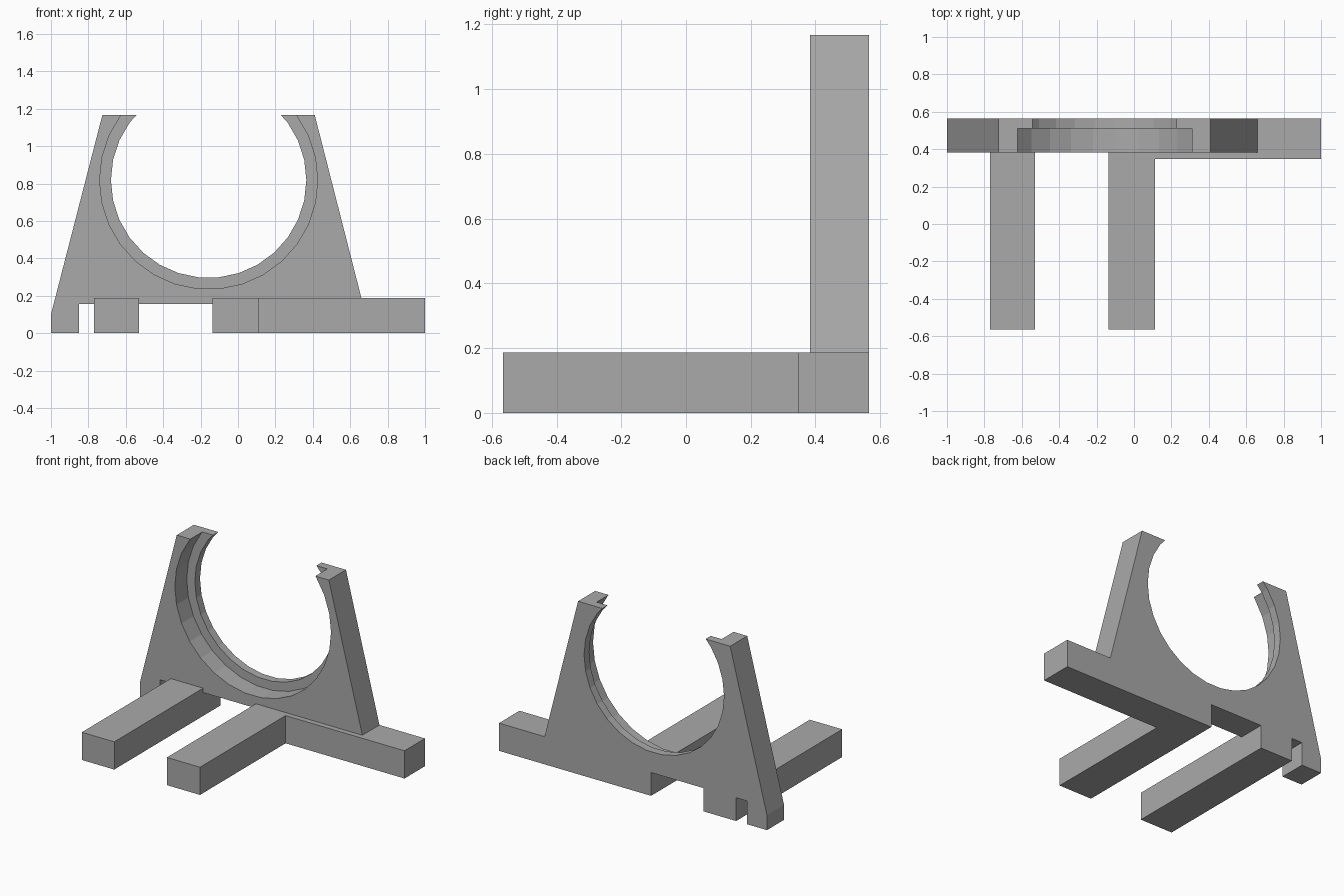
import bpy
import bmesh
import math
from mathutils import Matrix

cube = bpy.data.objects.get("Cube")
if cube:
    bpy.data.objects.remove(cube, do_unlink=True)

grey = bpy.data.materials.new("plain grey")
grey.use_nodes = True
colour = (0.4, 0.4, 0.4, 1)
grey.diffuse_color = colour
grey.node_tree.nodes["Principled BSDF"].inputs["Base Color"].default_value = colour

FRONT, STEP, BACK = 0.383, 0.51, 0.565   # depth of the upright plate
TOP, BAR_TOP = 1.167, 0.187
HOLE = (-0.157, 0.818)                   # x, z of the ring centre


def make_object(name, bm):
    bmesh.ops.recalc_face_normals(bm, faces=bm.faces)
    mesh = bpy.data.meshes.new(name)
    bm.to_mesh(mesh)
    bm.free()
    mesh.materials.append(grey)
    obj = bpy.data.objects.new(name, mesh)
    bpy.context.collection.objects.link(obj)
    return obj


def prism(name, outline, y0, y1):
    """Extrude an x-z outline from y0 to y1."""
    bm = bmesh.new()
    face = bm.faces.new([bm.verts.new((x, y0, z)) for x, z in outline])
    grown = bmesh.ops.extrude_face_region(bm, geom=[face])["geom"]
    verts = [v for v in grown if isinstance(v, bmesh.types.BMVert)]
    bmesh.ops.translate(bm, verts=verts, vec=(0, y1 - y0, 0))
    return make_object(name, bm)


def bar(name, x0, x1, y0, y1):
    return prism(name, [(x0, 0), (x1, 0), (x1, BAR_TOP), (x0, BAR_TOP)], y0, y1)


def disc(name, radius, y0, y1):
    steps = [math.tau * i / 30 for i in range(30)]
    ring = [(HOLE[0] + radius * math.cos(a), HOLE[1] + radius * math.sin(a)) for a in steps]
    return prism(name, ring, y0, y1)


def combine(target, tool, operation):
    """Apply a boolean and discard the tool."""
    tool.hide_render = True
    mod = target.modifiers.new(operation.lower(), "BOOLEAN")
    mod.operation, mod.object, mod.solver = operation, tool, "EXACT"
    bpy.context.view_layer.objects.active = target
    bpy.ops.object.modifier_apply(modifier=mod.name)
    bpy.data.objects.remove(tool, do_unlink=True)


# Upright plate with its small foot on the right
frame = prism("cradle_frame", [
    (-1, 0), (-0.85, 0), (-0.85, 0.157), (-0.135, 0.157), (-0.135, 0),
    (0.66, 0), (0.66, BAR_TOP), (0.41, TOP), (-0.725, TOP), (-1, 0.1)], FRONT, BACK)

# Open ring: through hole and wider front recess
combine(frame, disc("through_hole", 0.5225, FRONT - 0.1, BACK + 0.1), "DIFFERENCE")
combine(frame, disc("front_recess", 0.583, FRONT - 0.1, STEP), "DIFFERENCE")

# Base rail and two forward feet
combine(frame, bar("base_rail", -0.135, 1, 0.347, BACK), "UNION")
combine(frame, bar("middle_foot", -0.135, 0.112, -0.565, BACK), "UNION")
combine(frame, bar("right_foot", -0.77, -0.528, -0.565, BACK), "UNION")

# Merge coplanar faces left by the joins
bm = bmesh.new()
bm.from_mesh(frame.data)
bmesh.ops.remove_doubles(bm, verts=bm.verts, dist=0.0001)
bmesh.ops.dissolve_limit(bm, angle_limit=math.radians(1), verts=bm.verts, edges=bm.edges)
bm.to_mesh(frame.data)
bm.free()
